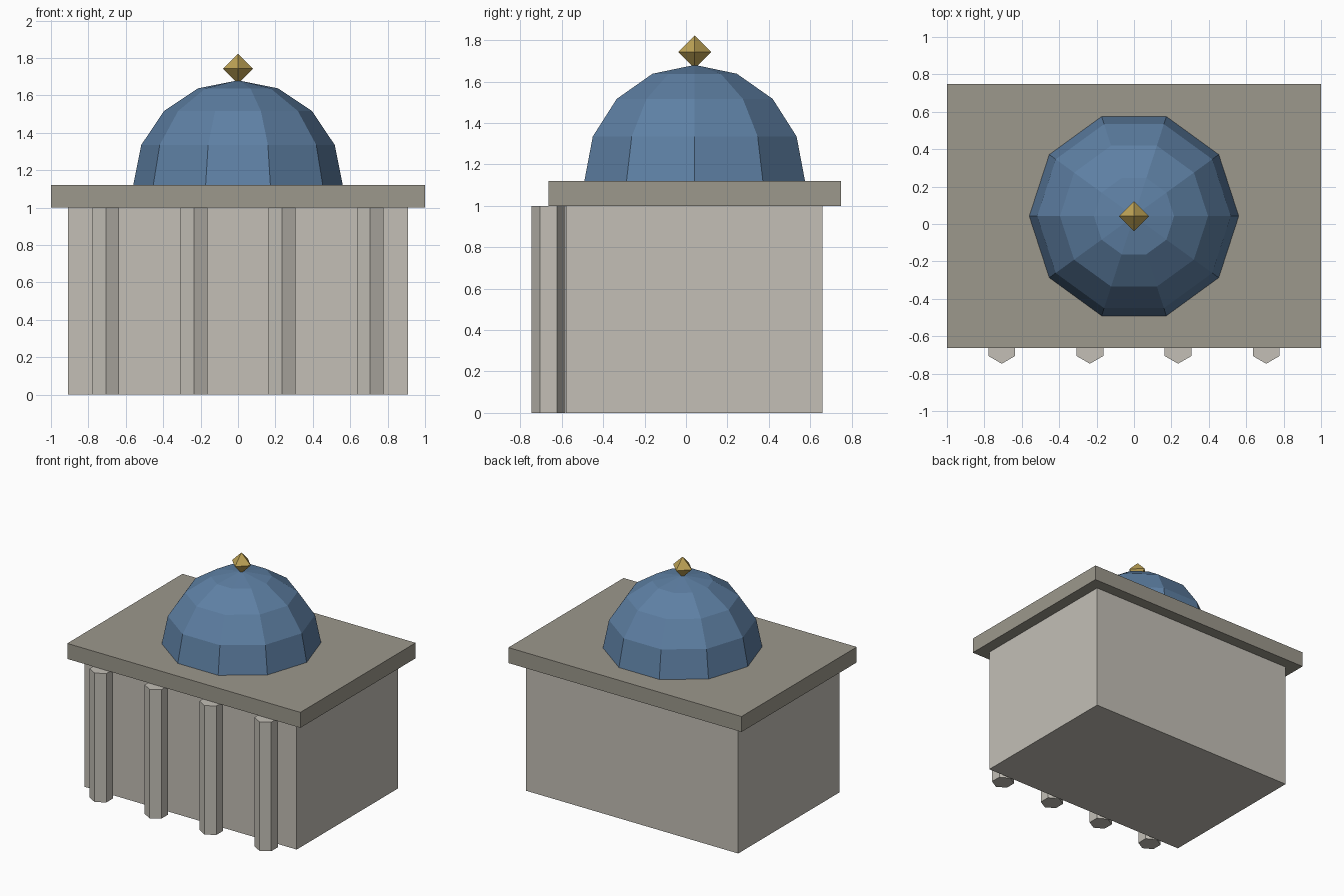
import bpy, bmesh, math
from mathutils import Matrix, Vector

if "Cube" in bpy.data.objects:
    bpy.data.objects.remove(bpy.data.objects["Cube"])

CY = 0.042  # centre line of the building in y


def material(name, rgb):
    lin = [c / 12.92 if c <= 0.04045 else ((c + 0.055) / 1.055) ** 2.4
           for c in (v / 255 for v in rgb)]
    m = bpy.data.materials.new(name)
    m.diffuse_color = (*lin, 1)
    m.use_nodes = True
    m.node_tree.nodes["Principled BSDF"].inputs["Base Color"].default_value = m.diffuse_color
    return m


pale_stone = material("pale stone", (195, 191, 182))
roof_stone = material("roof stone", (156, 152, 140))
dome_blue = material("dome blue", (94, 128, 164))
gold = material("gold", (190, 163, 86))


def finish(bm, name, mat):
    bmesh.ops.recalc_face_normals(bm, faces=bm.faces)
    me = bpy.data.meshes.new(name)
    bm.to_mesh(me)
    bm.free()
    me.materials.append(mat)
    ob = bpy.data.objects.new(name, me)
    bpy.context.collection.objects.link(ob)
    return ob


def box(name, size, centre, mat):
    bm = bmesh.new()
    bmesh.ops.create_cube(bm, size=1, matrix=Matrix.Translation(centre) @ Matrix.Diagonal((*size, 1)))
    return finish(bm, name, mat)


def cone(name, sides, r1, r2, depth, centre, turn, mat):
    bm = bmesh.new()
    bmesh.ops.create_cone(bm, cap_ends=True, segments=sides, radius1=r1, radius2=r2, depth=depth,
                          matrix=Matrix.Translation(centre) @ Matrix.Rotation(turn, 4, 'Z'))
    return finish(bm, name, mat)


# Main hall and overhanging flat roof
box("hall", (1.82, 1.24, 1.0), (0, CY - 0.002, 0.5), pale_stone)
box("roof_slab", (2.0, 1.412, 0.12), (0, CY, 1.06), roof_stone)

# Four six-sided columns along the front, corner facing forward
for i in range(4):
    x = -0.707 + i * 0.4713
    cone(f"column_{i + 1}", 6, 0.083, 0.083, 1.0, (x, -0.664, 0.5), 0, pale_stone)

# Ten-sided dome: upper half of a faceted sphere
bm = bmesh.new()
bmesh.ops.create_uvsphere(bm, u_segments=10, v_segments=8, radius=0.56,
                          matrix=Matrix.Translation((0, CY, 1.12)))
bmesh.ops.delete(bm, geom=[v for v in bm.verts if v.co.z < 1.11], context='VERTS')
# turn so that corners lie on the x axis
if not any(abs(v.co.y - CY) < 1e-4 and v.co.x > 0.55 for v in bm.verts):
    bmesh.ops.rotate(bm, verts=bm.verts, cent=(0, CY, 0),
                     matrix=Matrix.Rotation(math.pi / 10, 3, 'Z'))
bmesh.ops.holes_fill(bm, edges=[e for e in bm.edges if e.is_boundary], sides=0)
finish(bm, "dome", dome_blue)

# Golden octahedron finial
bm = bmesh.new()
c, r = Vector((0, CY, 1.743)), 0.08
for axis in range(3):
    for s in (-r, r):
        p = c.copy()
        p[axis] += s
        bm.verts.new(p)
bmesh.ops.convex_hull(bm, input=bm.verts)
finish(bm, "finial", gold)
